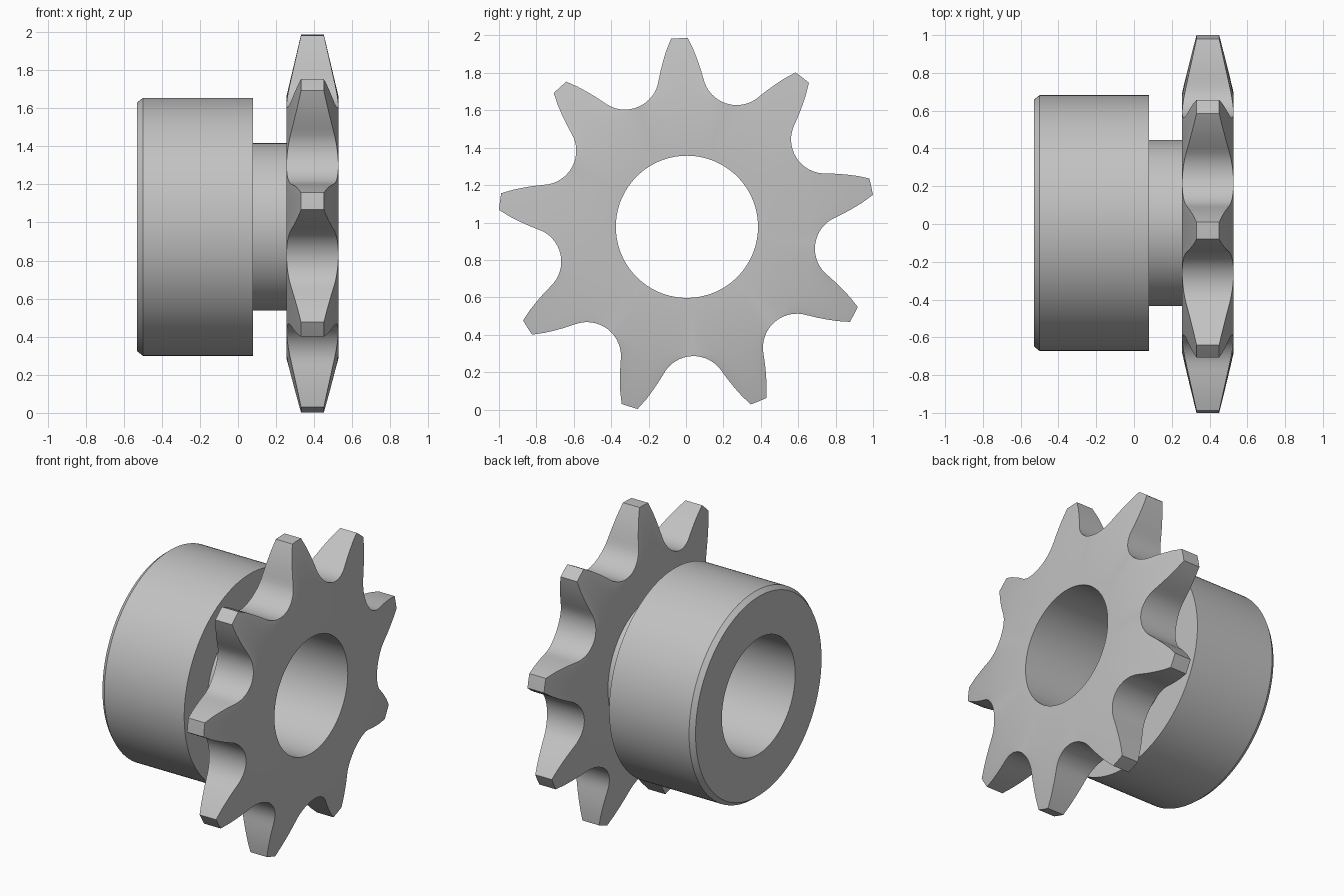
import bpy, bmesh
from math import radians, sin, cos, atan2, hypot

if "Cube" in bpy.data.objects:
    bpy.data.objects.remove(bpy.data.objects["Cube"], do_unlink=True)

TEETH = 9
STEP = radians(360 / TEETH)
FIRST_TOOTH = radians(92.3)
CENTRE_Y, CENTRE_Z = 0.005, 0.977
BORE, ROOT, TIP = 0.38, 0.692, 1.009
SEAT_RADIUS = 0.182                  # roller seat between two teeth
WHEEL_X, WHEEL_HALF, TIP_HALF = 0.391, 0.136, 0.06

steel = bpy.data.materials.new("steel_grey")
steel.use_nodes = True
steel.diffuse_color = (0.54, 0.54, 0.54, 1)
steel.node_tree.nodes["Principled BSDF"].inputs["Base Color"].default_value = (0.54, 0.54, 0.54, 1)


def half_tooth():
    """Polar outline (angle from tooth axis, radius), tip corner to valley bottom."""
    flank = [(0.045, TIP - 0.001), (0.073, 0.945), (0.092, 0.89), (0.107, 0.84), (0.117, 0.80)]
    pts = [(atan2(v, u), hypot(u, v)) for v, u in flank]
    for i in range(8):
        a = radians(52) * (1 - i / 7)
        across = SEAT_RADIUS * sin(a)
        along = ROOT + SEAT_RADIUS * (1 - cos(a))
        pts.append((STEP / 2 - atan2(across, along), hypot(across, along)))
    return pts


# Full toothed outline, as angle and radius
half = half_tooth()
one_tooth = [(-a, r) for a, r in reversed(half[:-1])] + [(0, TIP)] + half
outline = [(FIRST_TOOTH + k * STEP + a, r) for k in range(TEETH) for a, r in one_tooth]


def circle(x, radius):
    return [(x, radius * cos(a), radius * sin(a)) for a, _ in outline]


def toothed(side):
    """Tooth outline on one side; the wheel thins towards the tips."""
    ring = []
    for a, r in outline:
        t = (r - ROOT) / (TIP - ROOT)
        x = WHEEL_X + side * (WHEEL_HALF + t * (TIP_HALF - WHEEL_HALF))
        ring.append((x, r * cos(a), r * sin(a)))
    return ring


def loft(name, rings, closed):
    bm = bmesh.new()
    loops = [[bm.verts.new(p) for p in ring] for ring in rings]
    if closed:
        loops.append(loops[0])
    n = len(outline)
    for lower, upper in zip(loops, loops[1:]):
        for i in range(n):
            j = (i + 1) % n
            bm.faces.new((lower[i], lower[j], upper[j], upper[i]))
    bmesh.ops.recalc_face_normals(bm, faces=bm.faces)
    mesh = bpy.data.meshes.new(name)
    bm.to_mesh(mesh)
    bm.free()
    mesh.materials.append(steel)
    obj = bpy.data.objects.new(name, mesh)
    obj.location = (0, CENTRE_Y, CENTRE_Z)
    bpy.context.collection.objects.link(obj)
    bpy.ops.object.select_all(action="DESELECT")
    obj.select_set(True)
    bpy.context.view_layer.objects.active = obj
    bpy.ops.object.shade_smooth_by_angle(angle=radians(30))
    return obj


# Toothed wheel with a through bore
INNER = ROOT - 0.004
back, front = WHEEL_X - WHEEL_HALF, WHEEL_X + WHEEL_HALF
loft("toothed_wheel", [
    circle(back, BORE), circle(back, INNER), toothed(-1),
    toothed(1), circle(front, INNER), circle(front, BORE),
], closed=True)

# Chamfered hub and neck, running from the wheel to the far end and back through the bore
hub_profile = [(back, 0.44), (0.08, 0.44), (0.08, 0.677), (-0.5, 0.677),
               (-0.53, 0.653), (-0.53, BORE), (back, BORE)]
loft("hub_and_neck", [circle(x, r) for x, r in hub_profile], closed=False)
